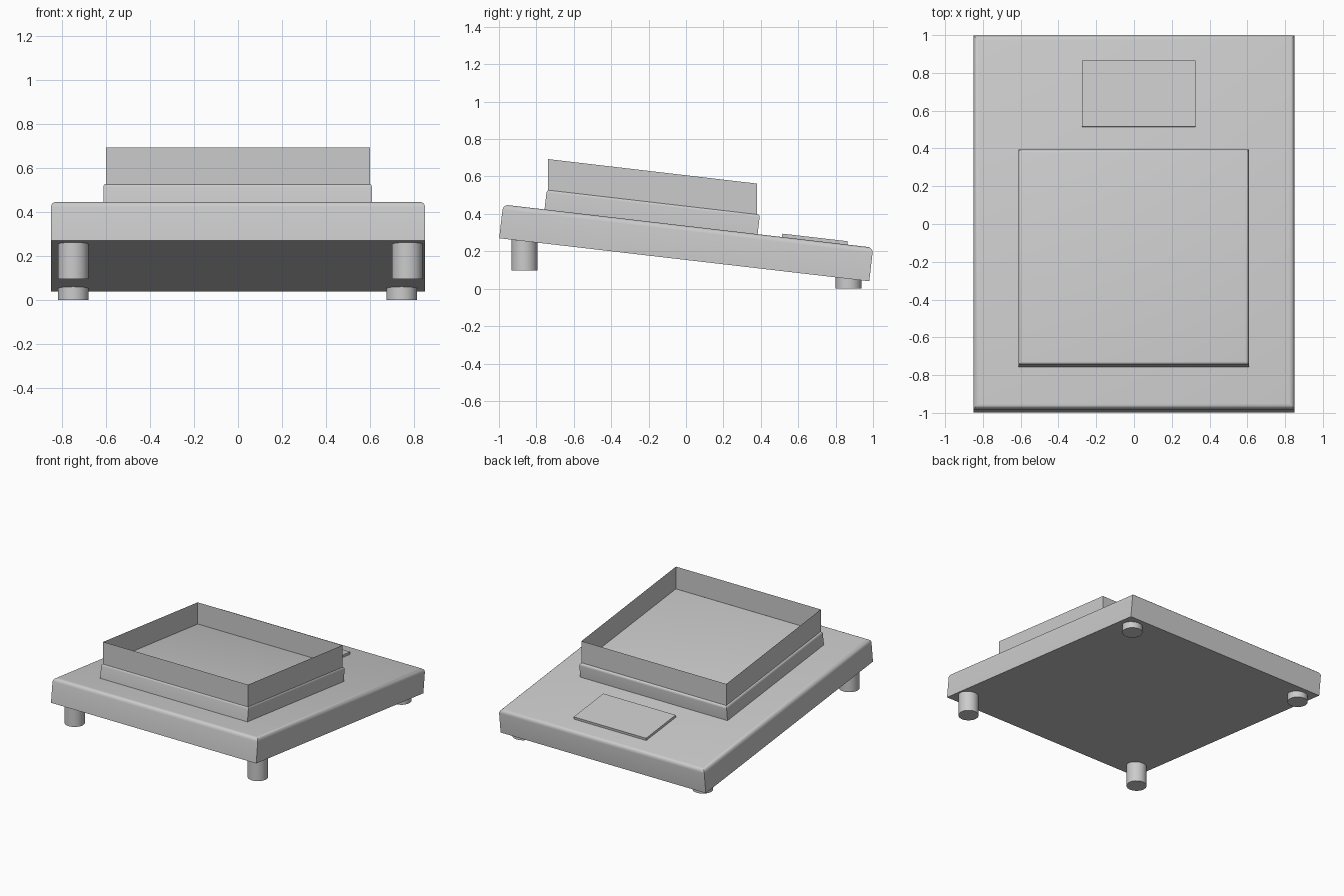
import bpy, bmesh, math
from mathutils import Matrix

if "Cube" in bpy.data.objects:
    bpy.data.objects.remove(bpy.data.objects["Cube"])

TILT = math.atan(0.1162)
# Tilted frame: origin is the centre of the slab's underside
FRAME = Matrix.Translation((0, -0.0095, 0.155)) @ Matrix.Rotation(-TILT, 4, 'X')


def finish(bm, name, smooth=False):
    bmesh.ops.recalc_face_normals(bm, faces=bm.faces)
    me = bpy.data.meshes.new(name)
    bm.to_mesh(me)
    bm.free()
    ob = bpy.data.objects.new(name, me)
    bpy.context.collection.objects.link(ob)
    if smooth:
        bpy.ops.object.select_all(action='DESELECT')
        ob.select_set(True)
        bpy.context.view_layer.objects.active = ob
        bpy.ops.object.shade_smooth_by_angle(angle=math.radians(35))
    return ob


def tilted_box(name, x, y, z, bevel=0.0):
    """Box in the tilted frame, optionally rounded around its top rim."""
    bm = bmesh.new()
    bmesh.ops.create_cube(bm, size=1)
    for v in bm.verts:
        for i, (lo, hi) in enumerate((x, y, z)):
            v.co[i] = hi if v.co[i] > 0 else lo
    if bevel:
        rim = [e for e in bm.edges if all(abs(v.co.z - z[1]) < 1e-5 for v in e.verts)]
        bmesh.ops.bevel(bm, geom=rim, offset=bevel, segments=4, profile=0.5, affect='EDGES')
    bm.transform(FRAME)
    return finish(bm, name, bevel > 0)


def foot(name, x, y, bottom, top, r=0.07):
    bm = bmesh.new()
    bmesh.ops.create_cone(bm, cap_ends=True, segments=32, radius1=r, radius2=r, depth=top - bottom,
                          matrix=Matrix.Translation((x, y, (top + bottom) / 2)))
    return finish(bm, name, True)


# Sloping base slab, raised plinth and small rear plate
tilted_box("base_slab", (-0.85, 0.85), (-0.996, 0.996), (0, 0.181), 0.028)
tilted_box("plinth", (-0.612, 0.608), (-0.773, 0.374), (0.17, 0.289), 0.018)
tilted_box("rear_plate", (-0.275, 0.325), (0.505, 0.857), (0.178, 0.199))

# Thin upright rim with a sloping top edge, open above
bm = bmesh.new()
corners = [(-0.6, -0.738), (0.6, -0.738), (0.6, 0.38), (-0.6, 0.38)]
rings = []
for drop in (0.17, 0):
    rings.append([bm.verts.new((x, y, 0.693 - 0.1172 * (y + 0.738) - drop)) for x, y in corners])
for i in range(4):
    j = (i + 1) % 4
    bm.faces.new((rings[0][i], rings[0][j], rings[1][j], rings[1][i]))
finish(bm, "rim_wall")

# Feet: tall at the front, short at the back
foot("front_foot_left", -0.748, -0.864, 0.097, 0.28)
foot("front_foot_right", 0.769, -0.864, 0.097, 0.28)
foot("back_foot_left", -0.748, 0.869, 0.0, 0.08)
foot("back_foot_right", 0.744, 0.869, 0.0, 0.08)
